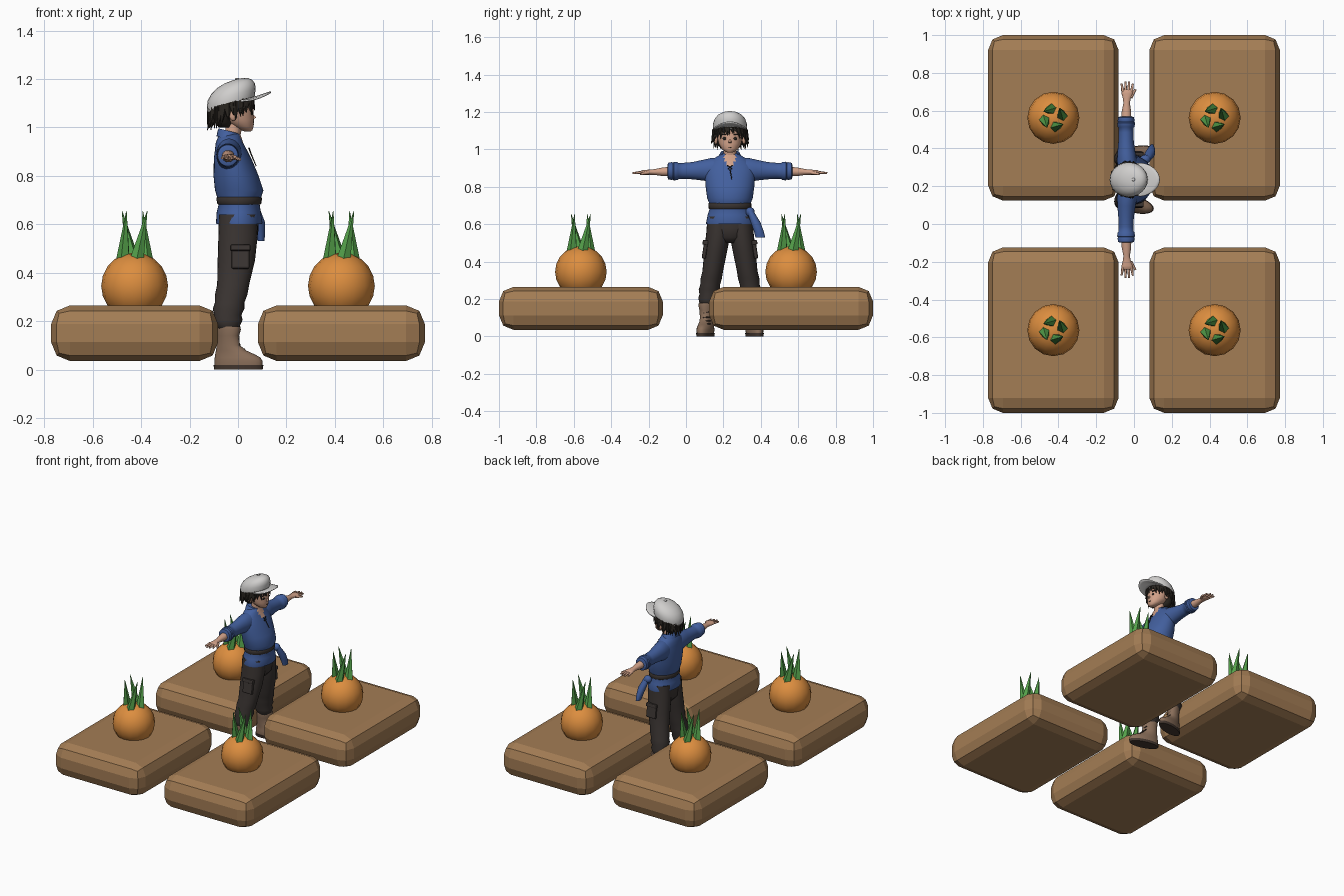
import bpy, bmesh, math, random
from mathutils import Vector, Matrix

random.seed(4)
cube = bpy.data.objects.get("Cube")
if cube:
    bpy.data.objects.remove(cube, do_unlink=True)


def material(name, *rgb):
    m = bpy.data.materials.new(name)
    m.use_nodes = True
    m.diffuse_color = (*rgb, 1)
    m.node_tree.nodes["Principled BSDF"].inputs["Base Color"].default_value = (*rgb, 1)
    return m


SOIL = material("planter brown", .37, .205, .09)
ORANGE = material("vegetable orange", .72, .27, .05)
GREEN = material("leaf green", .09, .36, .07)
BLUE = material("shirt blue", .055, .115, .34)
WHITE = material("cap white", .63, .62, .61)
CHARCOAL = material("trouser charcoal", .042, .034, .031)
HAIR = material("hair dark", .022, .018, .014)
SKIN = material("skin", .64, .36, .25)
LEATHER = material("boot leather", .25, .155, .1)
SOLE = material("sole dark", .06, .04, .03)
CY = .235  # centre line of the figure, who faces +x


def finish(name, bm, mat, smooth=True, angle=50):
    bmesh.ops.recalc_face_normals(bm, faces=bm.faces)
    mesh = bpy.data.meshes.new(name)
    bm.to_mesh(mesh)
    bm.free()
    ob = bpy.data.objects.new(name, mesh)
    bpy.context.collection.objects.link(ob)
    mesh.materials.append(mat)
    if smooth:
        bpy.ops.object.select_all(action='DESELECT')
        ob.select_set(True)
        bpy.context.view_layer.objects.active = ob
        bpy.ops.object.shade_smooth_by_angle(angle=math.radians(angle))
    return ob


def loft(name, rings, mat, axis='z', n=24, slope=0, splay=0):
    """Elliptic rings (t, a, b, ra, rb) stacked along z (a=x, b=y) or y (a=x, b=z)."""
    bm = bmesh.new()
    loops = []
    for t, a, b, ra, rb in rings:
        loop = []
        for i in range(n):
            w = math.tau * i / n
            p, q = a + ra * math.cos(w), b + rb * math.sin(w)
            co = (p, q + splay * (p + .04), t + slope * (p - a)) if axis == 'z' else (p, t, q)
            loop.append(bm.verts.new(co))
        loops.append(loop)
    for lo, hi in zip(loops, loops[1:]):
        for i in range(n):
            bm.faces.new((lo[i], lo[i - 1], hi[i - 1], hi[i]))
    bm.faces.new(loops[0])
    bm.faces.new(loops[-1])
    return finish(name, bm, mat)


def spikes(name, items, mat, sides=6, smooth=False):
    """Tapered prisms (start, end, start radius, end radius) in one object."""
    bm = bmesh.new()
    for p, q, r0, r1 in items:
        p, q = Vector(p), Vector(q)
        d = q - p
        m = Matrix.Translation((p + q) / 2) @ d.to_track_quat('Z', 'Y').to_matrix().to_4x4()
        bmesh.ops.create_cone(bm, cap_ends=True, segments=sides, radius1=r0,
                              radius2=r1, depth=d.length, matrix=m)
    return finish(name, bm, mat, smooth)


def ball(name, loc, size, mat, segs=16, rings=10):
    bm = bmesh.new()
    m = Matrix.Translation(loc) @ Matrix.Diagonal((*size, 1))
    bmesh.ops.create_uvsphere(bm, u_segments=segs, v_segments=rings, radius=1, matrix=m)
    return finish(name, bm, mat)


def box(name, loc, size, mat, bevel, segs=2, tilt=0, smooth=False):
    bm = bmesh.new()
    m = Matrix.Translation(loc) @ Matrix.Rotation(tilt, 4, 'X') @ Matrix.Diagonal((*size, 1))
    bmesh.ops.create_cube(bm, size=1, matrix=m)
    bmesh.ops.bevel(bm, geom=bm.edges[:], offset=bevel, segments=segs, profile=.5, affect='EDGES')
    return finish(name, bm, mat, smooth)


# Four planters, each with a round vegetable and a pinwheel of leaves
for sx in (-1, 1):
    for sy in (-1, 1):
        tag = ("front_" if sy < 0 else "back_") + ("left" if sx > 0 else "right")
        x, y = sx * .427, sy * .562
        box("planter_" + tag, (x, y, .15), (.69, .876, .23), SOIL, .078)
        ball("vegetable_" + tag, (x, y, .345), (.138, .138, .138), ORANGE)
        leaves = []
        for k in range(4):
            a = math.radians(12 + 90 * k)
            b = a + math.radians(45)
            leaves.append(((x + .047 * math.cos(a), y + .047 * math.sin(a), .455),
                           (x + .062 * math.cos(b), y + .062 * math.sin(b), .655), .03, .001))
        spikes("leaves_" + tag, leaves, GREEN, sides=5)

# Shirt with an open V neck
shirt = loft("shirt", [(z, cx, CY, rx, ry) for z, cx, rx, ry in (
    (.60, .005, .094, .127), (.605, .005, .096, .128), (.65, .003, .091, .119),
    (.685, .005, .084, .108), (.715, .005, .092, .112), (.74, .005, .100, .122),
    (.80, -.008, .093, .13), (.86, -.02, .08, .134), (.885, -.025, .073, .132),
    (.91, -.03, .065, .126), (.935, -.035, .057, .108), (.955, -.035, .05, .08),
    (.972, -.033, .043, .052))], BLUE, n=40)
shirt.data.materials.append(SKIN)
for f in shirt.data.polygons:
    c = f.center
    if c.x > -.02 and abs(c.y - CY) < (c.z - .87) * .3:
        f.material_index = 1
loft("collar", [(.95, -.036, CY, .053, .07), (.975, -.037, CY, .047, .055),
                (.985, -.037, CY, .042, .05)], BLUE, slope=-.25)
loft("belt", [(.682, .005, CY, .088, .112), (.687, .005, CY, .092, .115),
              (.708, .005, CY, .094, .116), (.713, .005, CY, .09, .113)], CHARCOAL)
spikes("shirt_laces", [((.045, CY - .014, .915), (.052, CY + .012, .895), .003, .003),
                       ((.045, CY + .014, .915), (.052, CY - .012, .895), .003, .003),
                       ((.052, CY, .895), (.075, CY + .01, .84), .003, .002)], HAIR)

# Sash tied at the hip
ball("sash_knot", (.06, CY + .108, .665), (.028, .024, .026), BLUE)
loft("sash_tail", [(.53, .095, CY + .162, .014, .026), (.56, .092, CY + .155, .02, .026),
                   (.61, .085, CY + .137, .026, .026), (.67, .066, CY + .108, .022, .018)], BLUE)

for s, side in ((1, "left"), (-1, "right")):
    # Baggy trouser leg, bunched above the boot
    loft("trouser_leg_" + side, [(z, cx, CY + s * off, rx, ry) for z, cx, rx, ry, off in (
        (.165, -.04, .04, .038, .118), (.18, -.042, .05, .046, .118),
        (.205, -.043, .062, .053, .116), (.225, -.042, .056, .05, .113),
        (.25, -.039, .065, .057, .11), (.275, -.035, .061, .053, .106),
        (.31, -.028, .067, .057, .1), (.35, -.02, .066, .055, .092),
        (.45, -.007, .077, .061, .077), (.55, 0, .081, .065, .062),
        (.64, 0, .078, .062, .058))], CHARCOAL)
    box("cargo_pocket_" + side, (.01, CY + s * .134, .46), (.075, .022, .09), CHARCOAL, .008,
        tilt=s * .15)
    box("pocket_flap_" + side, (.01, CY + s * .131, .502), (.082, .03, .026), CHARCOAL, .006,
        tilt=s * .15)

    # Boot with sole, toes turned out
    loft("boot_" + side, [(z, cx, CY + s * .122, rx, ry) for z, cx, rx, ry in (
        (.015, .002, .098, .041), (.035, .002, .099, .043), (.05, -.002, .094, .041),
        (.063, -.013, .081, .038), (.078, -.028, .063, .037), (.1, -.04, .048, .037),
        (.14, -.04, .045, .04), (.165, -.038, .05, .045), (.178, -.038, .047, .043))],
        LEATHER, splay=s * .22)
    loft("sole_" + side, [(.0, .002, CY + s * .122, .1, .042), (.018, .002, CY + s * .122, .103, .045)],
         SOLE, splay=s * .22)
    spikes("boot_laces_" + side, [((x, CY + s * .125 - .02, z), (x, CY + s * .125 + .02, z + .004), .004, .004)
                                  for x, z in ((.045, .064), (.025, .08), (.006, .1), (.002, .125))], SOLE)

    # Sleeve with rolled cuff, then bare forearm and hand
    loft("sleeve_" + side, [(CY + s * off, cx, cz, rx, rz) for off, cx, cz, rx, rz in (
        (.06, -.035, .885, .052, .068), (.1, -.037, .888, .053, .066), (.14, -.04, .889, .048, .056),
        (.2, -.042, .886, .041, .046), (.25, -.042, .885, .039, .043), (.275, -.042, .884, .04, .043),
        (.28, -.042, .884, .045, .048), (.3, -.042, .884, .047, .05), (.305, -.042, .884, .042, .045),
        (.31, -.042, .884, .045, .048), (.33, -.042, .884, .042, .044),
        (.334, -.042, .884, .032, .033))], BLUE, axis='y')
    loft("forearm_" + side, [(CY + s * off, cx, cz, rx, rz) for off, cx, cz, rx, rz in (
        (.31, -.041, .882, .027, .026), (.36, -.04, .88, .025, .023), (.405, -.039, .879, .017, .015),
        (.43, -.038, .878, .021, .014), (.455, -.036, .877, .03, .013),
        (.472, -.036, .877, .029, .011), (.476, -.036, .877, .022, .007))], SKIN, axis='y', n=16)
    fingers = []
    for k in range(4):
        fx = -.036 + (k - 1.5) * .015
        fingers.append(((fx, CY + s * .465, .878), (fx + (k - 1.5) * .005,
                        CY + s * (.508 + .012 * (k in (1, 2))), .873), .0085, .005))
    fingers.append(((-.018, CY + s * .435, .876), (.008, CY + s * .478, .868), .01, .006))
    spikes("fingers_" + side, fingers, SKIN, sides=8, smooth=True)

    # Face details
    ball("ear_" + side, (-.02, CY + s * .075, 1.05), (.016, .01, .023), SKIN)
    ball("eye_" + side, (.0575, CY + s * .028, 1.058), (.0045, .011, .008), HAIR)
    ball("brow_" + side, (.056, CY + s * .03, 1.079), (.006, .015, .0035), HAIR)

# Trouser seat
loft("trouser_seat", [(.5, 0, CY, .05, .05), (.53, 0, CY, .078, .095),
                      (.58, .002, CY, .083, .12), (.64, .002, CY, .08, .112)], CHARCOAL)

# Neck and head
loft("neck", [(.93, -.03, CY, .037, .04), (.97, -.022, CY, .033, .034), (1.03, -.012, CY, .034, .036)], SKIN)
loft("head", [(z, cx, CY, rx, ry) for z, cx, rx, ry in (
    (.983, .041, .012, .012), (.988, .036, .023, .025), (1.002, .023, .041, .044),
    (1.03, .002, .064, .06), (1.06, -.008, .072, .068), (1.09, -.014, .077, .073),
    (1.12, -.02, .077, .074), (1.145, -.022, .06, .06))], SKIN)
spikes("nose", [((.052, CY, 1.06), (.068, CY, 1.036), .004, .009)], SKIN, sides=8, smooth=True)
ball("mouth", (.063, CY, 1.011), (.004, .012, .0025), HAIR)

# Hair: mass at the back of the head plus loose tufts round the cap edge
loft("hair_back", [(z, cx, CY, rx, ry) for z, cx, rx, ry in (
    (1.0, -.055, .025, .04), (1.02, -.058, .036, .062), (1.06, -.06, .046, .08),
    (1.1, -.045, .068, .086), (1.12, -.04, .06, .08))], HAIR)
tufts = []
for ring in range(2):
    for k in range(26):
        a = math.tau * (k + ring / 2) / 26
        c, w = math.cos(a), math.sin(a)
        drop = .04 + .022 * abs(w) + .035 * max(0, -c) + random.uniform(-.014, .014)
        z = 1.1 + .022 * c
        lean = random.uniform(-.014, .014)
        out = .088 + .012 * random.random()
        tufts.append(((-.028 + .083 * c, CY + .08 * w, z),
                      (-.03 + out * c - lean * w, CY + (out + .004) * w + lean * c, z - drop), .017, .001))
spikes("hair_tufts", tufts, HAIR, sides=5)

# Cap crown, button and curved brim
loft("cap_crown", [(z, cx, CY, rx, ry) for z, cx, rx, ry in (
    (1.085, -.03, .096, .088), (1.105, -.03, .099, .092), (1.135, -.026, .099, .091),
    (1.16, -.02, .09, .083), (1.18, -.014, .072, .066), (1.193, -.008, .047, .044),
    (1.199, -.004, .02, .02))], WHITE, slope=.24)
ball("cap_button", (-.003, CY, 1.2), (.009, .009, .005), WHITE)
bm = bmesh.new()
rows = []
for i in range(17):
    a = math.radians(-84 + 10.5 * i)
    row = []
    for k in range(5):
        t = k / 4
        inner = Vector((-.03 + .094 * math.cos(a * .85), CY + .088 * math.sin(a * .85), 0))
        inner.z = 1.1 + .24 * (inner.x + .03)
        outer = Vector((.02 + .116 * math.cos(a), CY + .089 * math.sin(a), 1.146 - .036 * math.sin(a) ** 2))
        row.append(bm.verts.new(inner.lerp(outer, t)))
    rows.append(row)
for r0, r1 in zip(rows, rows[1:]):
    for k in range(4):
        bm.faces.new((r0[k], r0[k + 1], r1[k + 1], r1[k]))
brim = finish("cap_brim", bm, WHITE)
thick = brim.modifiers.new("thickness", 'SOLIDIFY')
thick.thickness = .007
thick.offset = 0
